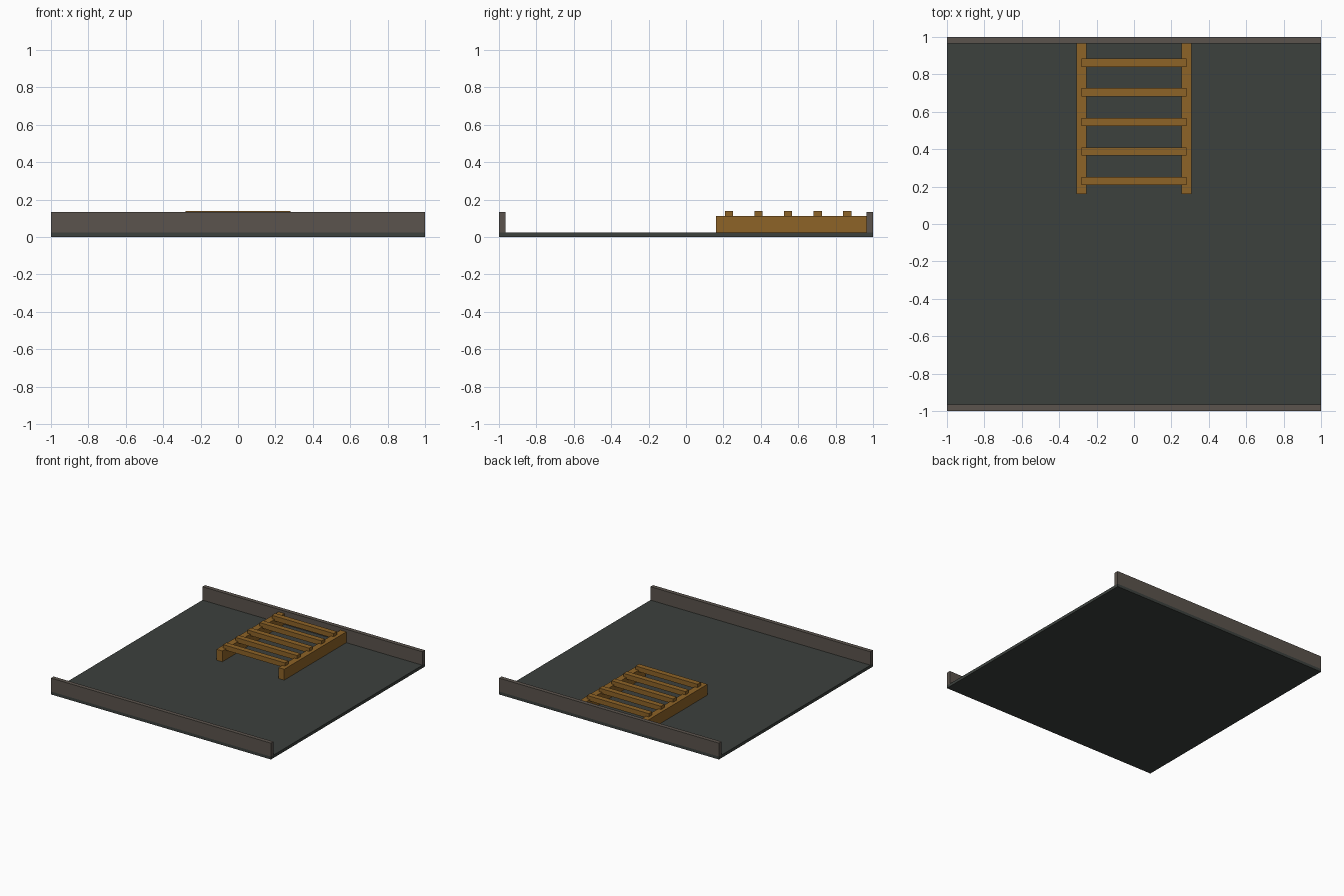
import bpy

if "Cube" in bpy.data.objects:
    bpy.data.objects.remove(bpy.data.objects["Cube"])


def material(name, rgb):
    m = bpy.data.materials.new(name)
    m.diffuse_color = (*rgb, 1)
    m.use_nodes = True
    m.node_tree.nodes["Principled BSDF"].inputs["Base Color"].default_value = m.diffuse_color
    return m


def box(name, x, y, z, mat):
    """Box spanning the given (min, max) ranges."""
    spans = (x, y, z)
    bpy.ops.mesh.primitive_cube_add(size=1, location=[(a + b) / 2 for a, b in spans])
    ob = bpy.context.object
    ob.name = name
    ob.scale = [b - a for a, b in spans]
    bpy.ops.object.transform_apply(location=False, rotation=False, scale=True)
    ob.data.materials.append(mat)
    return ob


slate = material("slate", (0.045, 0.052, 0.047))
stone = material("stone", (0.105, 0.088, 0.074))
wood = material("wood", (0.27, 0.125, 0.02))

FLOOR = 0.024

# Floor slab
box("floor", (-1, 1), (-1, 1), (0, FLOOR), slate)

# Low walls along the front and back edges
box("front_wall", (-1, 1), (-1, -0.966), (FLOOR, 0.134), stone)
box("back_wall", (-1, 1), (0.966, 1), (FLOOR, 0.134), stone)

# Ladder side rails
for side, s in (("left", -1), ("right", 1)):
    box(f"{side}_rail", sorted((s * 0.255, s * 0.308)), (0.16, 0.966), (FLOOR, 0.113), wood)

# Rungs let into the tops of the rails
for i in range(5):
    y = 0.23 + i * 0.158
    box(f"rung_{i + 1}", (-0.281, 0.281), (y - 0.022, y + 0.022), (0.1, 0.14), wood)
